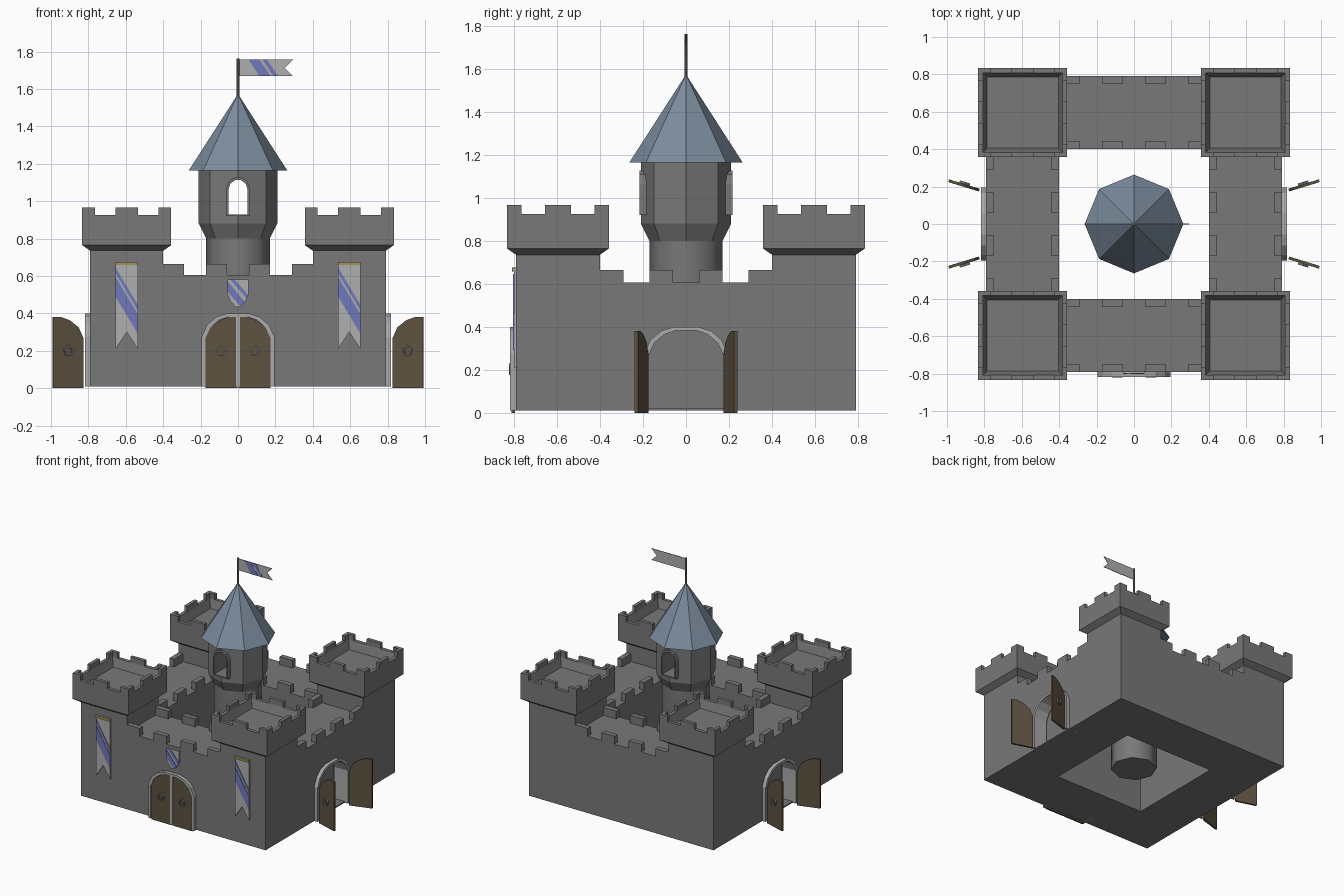
import bpy, bmesh, math
from mathutils import Matrix, Vector

if "Cube" in bpy.data.objects:
    bpy.data.objects.remove(bpy.data.objects["Cube"])

R = Matrix.Rotation
T = Matrix.Translation
I = Matrix.Identity(4)
MIRROR = Matrix.Scale(-1, 4, (1, 0, 0))


def material(name, rgb):
    m = bpy.data.materials.new(name)
    m.diffuse_color = (*rgb, 1)
    m.use_nodes = True
    m.node_tree.nodes["Principled BSDF"].inputs["Base Color"].default_value = m.diffuse_color
    return m


STONE = material("stone", (.19, .19, .19))
TRIM = material("pale_trim", (.4, .4, .4))
WOOD = material("wood", (.11, .085, .052))
ROOF = material("slate", (.2, .26, .34))
CLOTH = material("cloth", (.43, .43, .43))
BLUE = material("blue_stripe", (.16, .19, .5))
GOLD = material("gold", (.35, .28, .12))


def finish(bm, name, mat):
    bmesh.ops.recalc_face_normals(bm, faces=bm.faces)
    me = bpy.data.meshes.new(name)
    bm.to_mesh(me)
    bm.free()
    me.materials.append(mat)
    ob = bpy.data.objects.new(name, me)
    bpy.context.collection.objects.link(ob)
    return ob


def prism(bm, pts, y0, y1, M=I):
    """Extrude an (x, z) outline from y0 to y1."""
    a = [bm.verts.new(M @ Vector((u, y0, v))) for u, v in pts]
    b = [bm.verts.new(M @ Vector((u, y1, v))) for u, v in pts]
    bm.faces.new(a)
    bm.faces.new(b[::-1])
    for i in range(len(a)):
        j = (i + 1) % len(a)
        bm.faces.new((a[i], b[i], b[j], a[j]))


def box(bm, x0, x1, y0, y1, z0, z1, M=I):
    prism(bm, [(x0, z0), (x1, z0), (x1, z1), (x0, z1)], y0, y1, M)


def lathe(bm, profile, n, M=I, rot=0.0, closed=False):
    """Sweep an (r, z) profile round z in n flat sides."""
    rings = [[bm.verts.new(M @ Vector((r * math.cos(rot + k * math.tau / n),
                                       r * math.sin(rot + k * math.tau / n), z)))
              for k in range(n)] for r, z in profile]
    for i in range(len(rings) - (not closed)):
        a, b = rings[i], rings[(i + 1) % len(rings)]
        for k in range(n):
            j = (k + 1) % n
            bm.faces.new((a[k], a[j], b[j], b[k]))
    if not closed:
        bm.faces.new(rings[0])
        bm.faces.new(rings[-1])


def square(profile):
    return [(h * math.sqrt(2), z) for h, z in profile]


def arch(half):
    return half + [(-u, v) for u, v in reversed(half)]


def band(outer, inner):
    return arch(outer) + arch(inner)[::-1]


def part(name, mat, pts, y0, y1, M=I):
    bm = bmesh.new()
    prism(bm, pts, y0, y1, M)
    return finish(bm, name, mat)


def carve(ob, cutter):
    cutter.hide_render = True
    mod = ob.modifiers.new("cut", 'BOOLEAN')
    mod.operation, mod.object, mod.solver = 'DIFFERENCE', cutter, 'EXACT'
    dg = bpy.context.evaluated_depsgraph_get()
    me = bpy.data.meshes.new_from_object(ob.evaluated_get(dg))
    ob.modifiers.clear()
    ob.data = me
    bpy.data.objects.remove(cutter)


QUARTERS = [R(k * math.pi / 2, 4, 'Z') for k in range(4)]
SIDES = [("right", QUARTERS[1]), ("left", QUARTERS[3])]

# Curtain walls round an open courtyard
bm = bmesh.new()
lathe(bm, square([(.79, .01), (.79, .605), (.4, .605), (.4, .01)]), 4,
      rot=math.pi / 4, closed=True)
walls = finish(bm, "curtain_walls", STONE)

# Gate arches: frames on three sides, recesses on the two open sides
OUTER = [(.195, .01), (.195, .275), (.165, .34), (.115, .382), (.055, .4)]
INNER = [(.175, .01), (.175, .265), (.147, .325), (.1, .365), (.05, .382)]
MID = [(.185, .02), (.185, .27), (.156, .332), (.108, .373), (.052, .391)]
for side, M in SIDES:
    carve(walls, part("gate_cutter", STONE, arch(MID), -.9, -.69, M))
for side, M in [("front", I)] + SIDES:
    part(side + "_gate_frame", TRIM, band(OUTER, INNER), -.818, -.7, M)

# Wall merlons along outer and inner edges
bm = bmesh.new()
for M in QUARTERS:
    for a, b in [(-.41, -.29), (-.17, -.06), (.06, .17), (.29, .41)]:
        box(bm, a, b, -.79, -.75, .6, .665, M)
        box(bm, a, b, -.44, -.4, .6, .665, M)
finish(bm, "wall_merlons", STONE)

# Corner towers with flared, battlemented tops
for i, M in enumerate(QUARTERS):
    C = M @ T((.595, -.595, 0))
    bm = bmesh.new()
    lathe(bm, square([(.195, .6), (.195, .735), (.238, .765), (.238, .925),
                      (.212, .925), (.19, .86)]), 4, C, math.pi / 4)
    for q in QUARTERS:
        for a, b in [(-.238, -.17), (-.06, .06), (.17, .238)]:
            box(bm, a, b, -.238, -.212, .925, .967, C @ q)
    finish(bm, f"corner_tower_{i + 1}", STONE)

# Gate doors with five-sided ring handles
LEAF = [(.004, 0), (.175, 0), (.175, .265), (.147, .325), (.1, .362), (.05, .38), (.004, .38)]
OPEN = T((.178, -.825, 0)) @ R(math.radians(107), 4, 'Z') @ T((-.178, .8, 0))
for side, M in [("front", I)] + SIDES:
    swing = I if side == "front" else OPEN
    for hand, H in (("a", I), ("b", MIRROR)):
        D = M @ H @ swing
        part(f"{side}_door_{hand}", WOOD, LEAF, -.81, -.795, D)
        bm = bmesh.new()
        lathe(bm, [(.03, .808), (.03, .822), (.02, .822), (.02, .808)], 5,
              D @ T((.09, 0, .2)) @ R(math.pi / 2, 4, 'X'), math.pi / 2, True)
        finish(bm, f"{side}_door_ring_{hand}", STONE)
bm = bmesh.new()
box(bm, -.01, .01, -.815, -.79, .01, .385)
finish(bm, "front_door_seam", TRIM)

# Front banners and shield
for x, name in ((-.595, "left"), (.595, "right")):
    M = T((x, 0, 0))
    part(name + "_banner", CLOTH, [(-.06, .67), (.06, .67), (.06, .21), (0, .3), (-.06, .21)],
         -.8, -.785, M)
    bm = bmesh.new()
    for hi, lo in ((.645, .615), (.595, .49)):
        prism(bm, [(-.06, hi), (.06, hi - .2), (.06, lo - .2), (-.06, lo)], -.803, -.799, M)
    finish(bm, name + "_banner_stripes", BLUE)
    bm = bmesh.new()
    box(bm, -.06, .06, -.808, -.785, .658, .676, M)
    finish(bm, name + "_banner_rod", GOLD)
part("shield", CLOTH, arch([(0.012, .435), (.038, .462), (.055, .5), (.055, .582)]), -.8, -.785)
bm = bmesh.new()
prism(bm, [(-.055, .572), (-.055, .515), (.012, .438), (.036, .462)], -.803, -.799)
prism(bm, [(-.04, .58), (-.018, .58), (.054, .5), (.045, .48)], -.803, -.799)
finish(bm, "shield_stripes", BLUE)

# Central keep: smooth shaft, faceted turret, roof
bm = bmesh.new()
lathe(bm, [(.17, .05), (.17, .805)], 8)
shaft = finish(bm, "keep_shaft", STONE)
for p in shaft.data.polygons:
    p.use_smooth = abs(p.normal.z) < .5
for v in shaft.data.edges:
    a, b = (shaft.data.vertices[i].co.z for i in v.vertices)
    v.use_edge_sharp = abs(a - b) < .01
bm = bmesh.new()
lathe(bm, [(.17, .8), (.21, .88), (.21, 1.17)], 8)
turret = finish(bm, "keep_turret", STONE)
WIN = [(.052, .93), (.052, 1.06), (.04, 1.095), (.015, 1.112)]
RIM = [(.064, .93), (.064, 1.065), (.048, 1.108), (.018, 1.127)]
carve(turret, part("window_cutter", STONE, arch(WIN), -.4, .4))
for side, M in (("front", I), ("back", QUARTERS[2])):
    bm = bmesh.new()
    prism(bm, band(RIM, WIN), -.217, -.17, M)
    box(bm, -.064, .064, -.217, -.17, .92, .93, M)
    finish(bm, side + "_window_frame", STONE)
bm = bmesh.new()
lathe(bm, [(.264, 1.163), (.004, 1.567)], 8)
finish(bm, "keep_roof", ROOF)

# Flag and pole
bm = bmesh.new()
lathe(bm, [(.008, 1.54), (.008, 1.762)], 8)
finish(bm, "flag_pole", STONE)
part("flag", CLOTH, [(0, 1.668), (.295, 1.668), (.25, 1.713), (.295, 1.758), (0, 1.758)], -.002, .002)
bm = bmesh.new()
for a, b in ((.055, .115), (.13, .155)):
    prism(bm, [(a, 1.758), (b, 1.758), (b + .06, 1.668), (a + .06, 1.668)], -.004, -.001)
finish(bm, "flag_stripes", BLUE)
